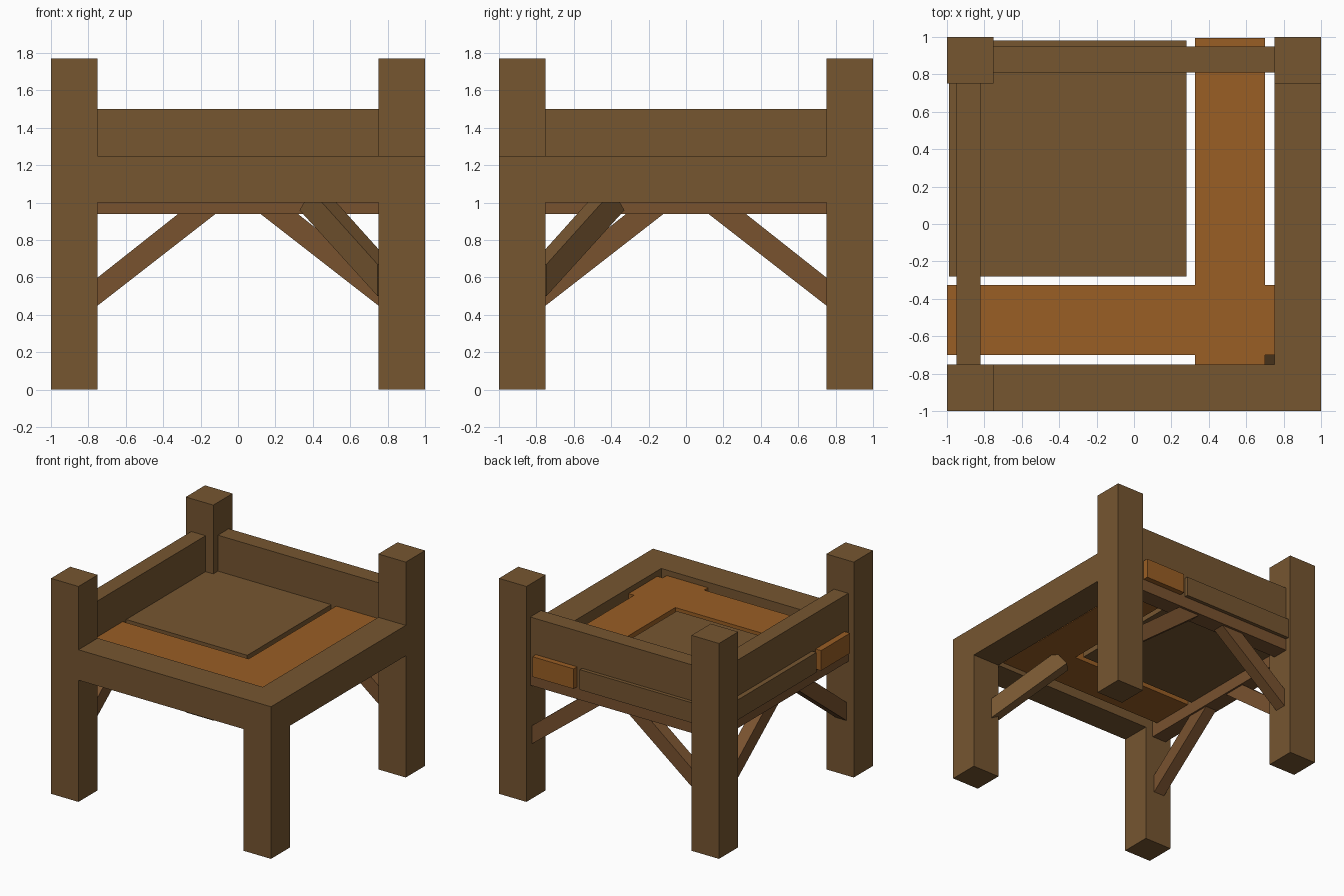
import bpy, bmesh, math
from mathutils import Vector

if "Cube" in bpy.data.objects:
    bpy.data.objects.remove(bpy.data.objects["Cube"])


def material(name, rgb):
    m = bpy.data.materials.new(name)
    m.diffuse_color = (*rgb, 1)
    m.use_nodes = True
    m.node_tree.nodes["Principled BSDF"].inputs["Base Color"].default_value = m.diffuse_color
    return m


brown = material("timber brown", (0.180, 0.092, 0.030))
red_brown = material("brace brown", (0.190, 0.084, 0.028))
orange = material("orange plank", (0.320, 0.112, 0.018))


def finish(name, bm, mat):
    bmesh.ops.recalc_face_normals(bm, faces=bm.faces[:])
    mesh = bpy.data.meshes.new(name)
    bm.to_mesh(mesh)
    bm.free()
    mesh.materials.append(mat)
    ob = bpy.data.objects.new(name, mesh)
    bpy.context.collection.objects.link(ob)
    return ob


def extrude(name, points, offset, mat):
    """Solid made by sweeping a flat outline along an offset."""
    bm = bmesh.new()
    face = bm.faces.new([bm.verts.new(p) for p in points])
    res = bmesh.ops.extrude_face_region(bm, geom=[face], use_keep_orig=True)
    moved = [v for v in res["geom"] if isinstance(v, bmesh.types.BMVert)]
    bmesh.ops.translate(bm, verts=moved, vec=offset)
    return finish(name, bm, mat)


def slab(name, outline, z0, z1, mat):
    return extrude(name, [(x, y, z0) for x, y in outline], (0, 0, z1 - z0), mat)


def box(name, x0, x1, y0, y1, z0, z1, mat):
    return slab(name, [(x0, y0), (x1, y0), (x1, y1), (x0, y1)], z0, z1, mat)


def brace(name, start, angle, profile, width, mat):
    """Slanted strut: profile of (distance, height) run out from start."""
    d = Vector((math.cos(angle), math.sin(angle), 0))
    side = Vector((-d.y, d.x, 0)) * width
    base = Vector((*start, 0)) - side / 2
    return extrude(name, [base + d * u + Vector((0, 0, z)) for u, z in profile], side, mat)


# Three tall corner posts, one short post under the front right corner
for name, x, y, top in (("front_left_post", -1, -1, 1.77), ("back_left_post", -1, .75, 1.77),
                        ("back_right_post", .75, .75, 1.77), ("front_right_post", .75, -1, 1.0)):
    box(name, x, x + .25, y, y + .25, 0, top, brown)

# L-shaped heavy beam along the front and right sides
slab("front_right_beam", [(-.75, -1), (1, -1), (1, .75), (.75, .75), (.75, -.75), (-.75, -.75)],
     1.0, 1.25, brown)

# Back and left rails, with a ledger under each
for name, z0, z1, mat in (("rail", 1.04, 1.5, brown), ("ledger", .94, 1.04, red_brown)):
    box("back_" + name, -.75, .75, .81, .95, z0, z1, mat)
    box("left_" + name, -.95, -.82, -.75, .75, z0, z1, mat)

# Floor: orange planks forming a cross at the front right, and a brown panel
a, b, e = .325, .70, .75
slab("orange_planks", [(-1, -b), (a, -b), (a, -e), (b, -e), (b, -b), (e, -b), (e, -a),
                       (b, -a), (b, .995), (a, .995), (a, -a), (-1, -a)], 1.04, 1.205, orange)
box("floor_panel", -.99, .28, -.28, .98, 1.04, 1.205, brown)

# Braces under the back and left rails
strut = [(0, .45), (.63, .94), (.43, .94), (0, .60)]
for name, start, angle in (("back_left_brace", (-.75, .88), 0),
                           ("back_right_brace", (.75, .88), math.pi),
                           ("left_front_brace", (-.885, -.75), math.pi / 2),
                           ("left_back_brace", (-.885, .75), -math.pi / 2)):
    brace(name, start, angle, strut, .10, red_brown)

# Diagonal brace from the short post to the floor
brace("diagonal_brace", (.75, -.75), math.radians(135),
      [(-.05, .50), (.54, .96), (.475, 1.04), (.42, 1.04), (-.05, .67)], .11, brown)
